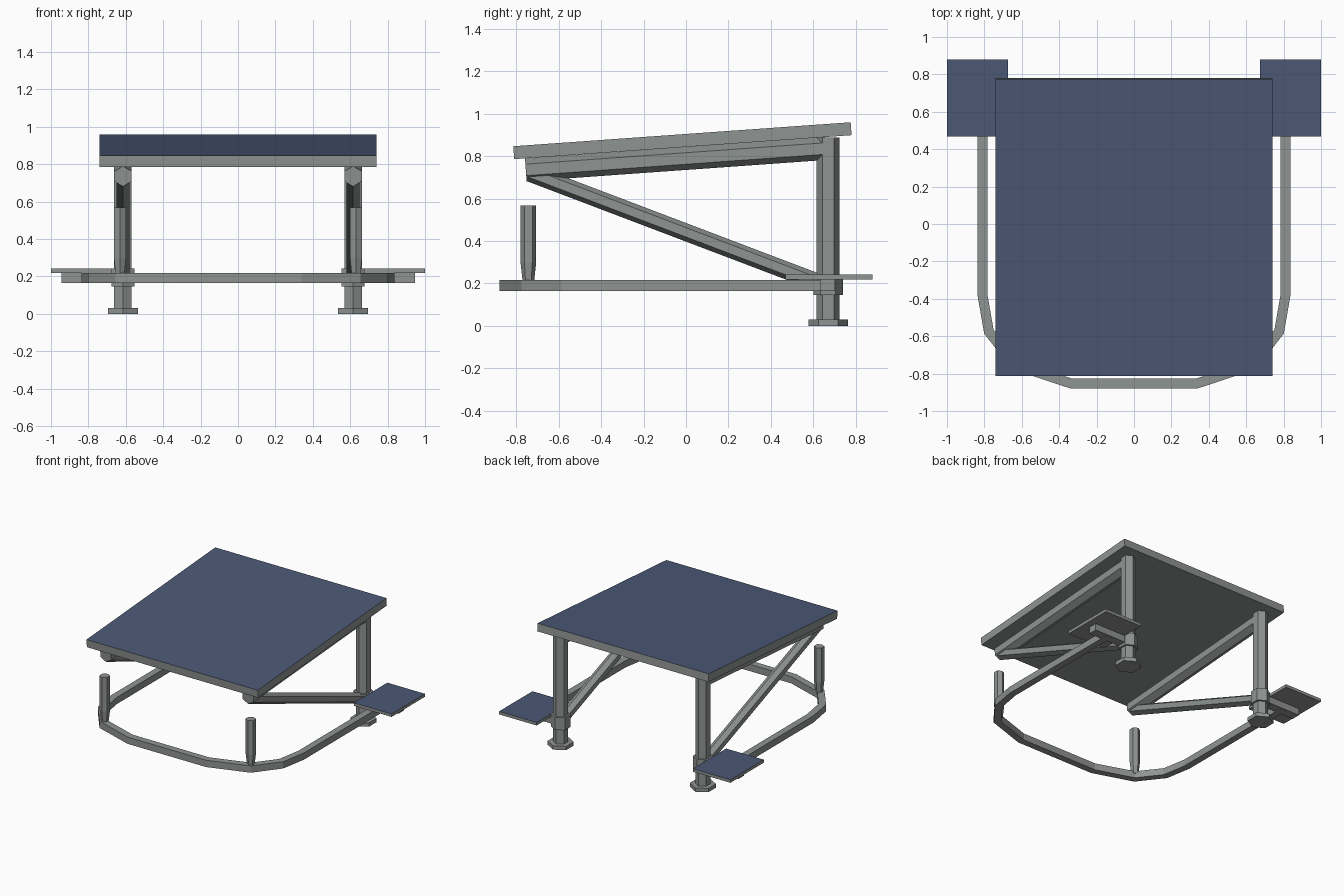
import bpy, bmesh, math
from mathutils import Vector

if "Cube" in bpy.data.objects:
    bpy.data.objects.remove(bpy.data.objects["Cube"])


def material(name, rgb):
    m = bpy.data.materials.new(name)
    m.diffuse_color = (*rgb, 1)
    m.use_nodes = True
    m.node_tree.nodes["Principled BSDF"].inputs["Base Color"].default_value = m.diffuse_color
    return m


GREY = material("grey metal", (0.275, 0.295, 0.285))
BLUE = material("dark blue pad", (0.070, 0.098, 0.178))


def finish(name, bm, blue_top=False):
    bmesh.ops.recalc_face_normals(bm, faces=bm.faces)
    if blue_top:
        for f in bm.faces:
            f.material_index = 1 if f.normal.z > 0.8 else 0
    me = bpy.data.meshes.new(name)
    bm.to_mesh(me)
    bm.free()
    me.materials.append(GREY)
    me.materials.append(BLUE)
    ob = bpy.data.objects.new(name, me)
    bpy.context.collection.objects.link(ob)
    return ob


def loft(name, rings):
    """Capped skin through rings of equal size."""
    bm = bmesh.new()
    vs = [[bm.verts.new(p) for p in ring] for ring in rings]
    n = len(vs[0])
    for a, b in zip(vs, vs[1:]):
        for i in range(n):
            j = (i + 1) % n
            bm.faces.new((a[i], a[j], b[j], b[i]))
    bm.faces.new(vs[0])
    bm.faces.new(vs[-1])
    return finish(name, bm)


def hex_bar(name, stations):
    """Hexagonal bar through (point, radius) stations, one corner in the yz plane."""
    axis = (Vector(stations[-1][0]) - Vector(stations[0][0])).normalized()
    u = Vector((1, 0, 0))
    v = axis.cross(u)
    rings = []
    for p, r in stations:
        rings.append([Vector(p) + r * (v * math.cos(i * math.pi / 3) + u * math.sin(i * math.pi / 3))
                      for i in range(6)])
    return loft(name, rings)


def box(name, lo, hi, blue_top=False):
    bm = bmesh.new()
    bmesh.ops.create_cube(bm, size=1)
    for v in bm.verts:
        v.co = [(a + b) / 2 + c * (b - a) for a, b, c in zip(lo, hi, v.co)]
    return finish(name, bm, blue_top)


# Tilted table top with blue upper face
L, T = 1.594, 0.061
top = box("table_top", (-0.74, -L / 2, -T), (0.74, L / 2, 0), True)
top.location = (0, -0.019, 0.903)
top.rotation_euler = (math.atan(0.071), 0, 0)

for side, s in (("left", -1), ("right", 1)):
    x = 0.615 * s
    # Leg, foot and collar
    hex_bar(side + "_leg", [((x, 0.67, 0.02), 0.054), ((x, 0.67, 0.888), 0.054)])
    hex_bar(side + "_foot", [((x, 0.67, 0), 0.093), ((x, 0.67, 0.03), 0.093)])
    hex_bar(side + "_collar", [((x, 0.67, 0.145), 0.07), ((x, 0.67, 0.243), 0.07)])
    # Rail under the top and diagonal brace
    hex_bar(side + "_rail", [((x, -0.755, 0.735), 0.054), ((x, 0.66, 0.836), 0.054)])
    hex_bar(side + "_brace", [((x, -0.735, 0.720), 0.041), ((x, 0.65, 0.194), 0.041)])
    # Outrigger bar and blue side plate
    x0, x1 = sorted((0.615 * s, 0.945 * s))
    box(side + "_outrigger", (x0, 0.632, 0.165), (x1, 0.702, 0.2175))
    x0, x1 = sorted((0.675 * s, 1.0 * s))
    box(side + "_plate", (x0, 0.468, 0.2175), (x1, 0.88, 0.241), True)
    # Upright handle, tapered at its foot
    hx, hy = 0.631 * s, -0.743
    hex_bar(side + "_handle", [((hx, hy, 0.2), 0.026), ((hx, hy, 0.30), 0.037),
                               ((hx, hy, 0.567), 0.037)])

# U-shaped base tube, square section with mitred bends
half = [(0.81, 0.69), (0.81, -0.38), (0.776, -0.575), (0.638, -0.753), (0.335, -0.853)]
path = [Vector(p) for p in half + [(-a, b) for a, b in reversed(half)]]
rings = []
for i, p in enumerate(path):
    d0 = (p - path[i - 1]).normalized() if i else (path[1] - p).normalized()
    d1 = (path[i + 1] - p).normalized() if i < len(path) - 1 else d0
    t = (d0 + d1).normalized()
    w = 0.0265 / t.dot(d0)
    n = Vector((t.y, -t.x)) * w
    rings.append([(p.x + a * n.x, p.y + a * n.y, z)
                  for a, z in ((1, 0.164), (1, 0.217), (-1, 0.217), (-1, 0.164))])
loft("base_tube", rings)
